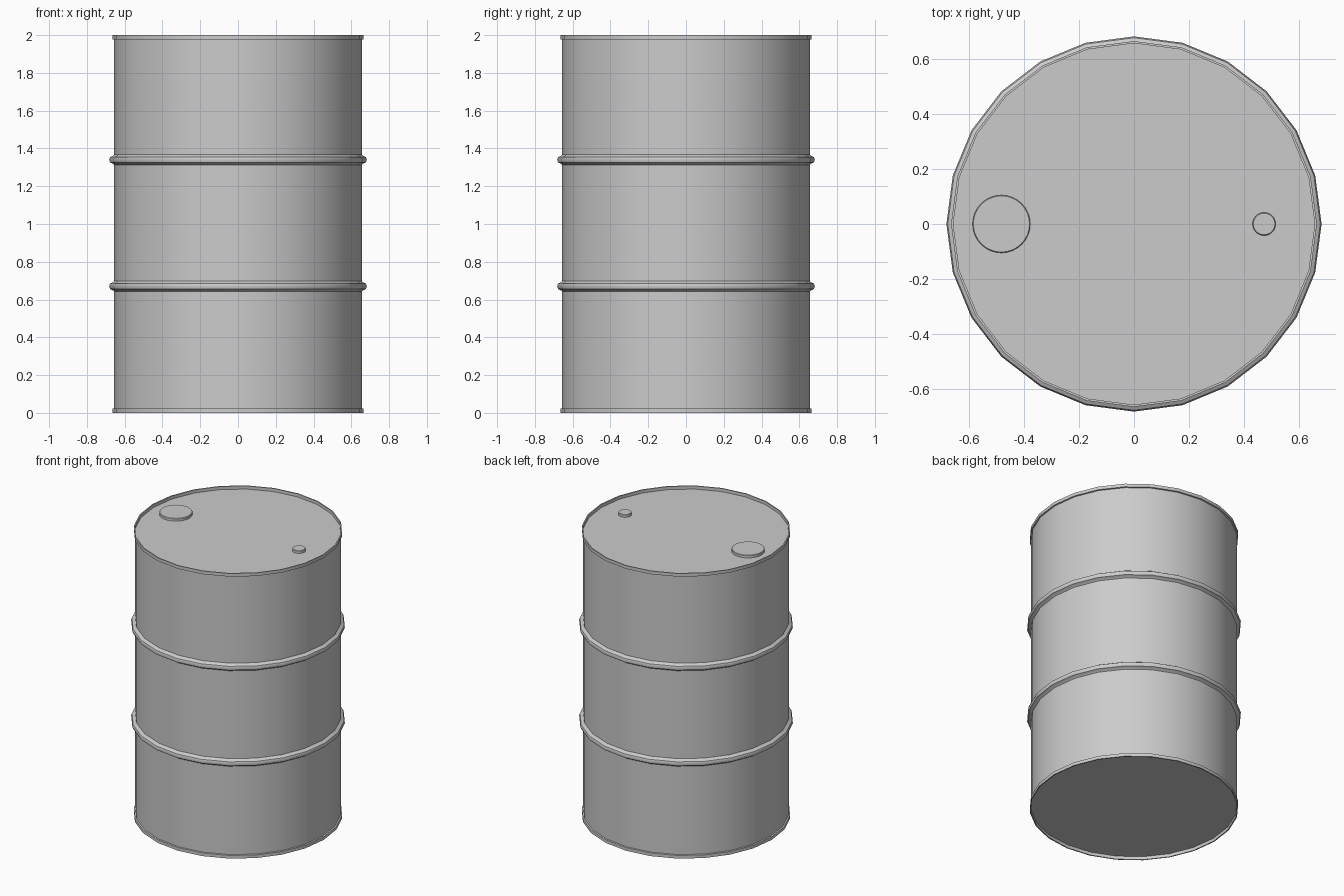
import bpy, bmesh, math

if "Cube" in bpy.data.objects:
    bpy.data.objects.remove(bpy.data.objects["Cube"])


def lathe(name, profile, sides, x=0.0):
    """Revolve an (r, z) profile around z and cap both ends."""
    bm = bmesh.new()
    rings = []
    for r, z in profile:
        rings.append([bm.verts.new((x + r * math.cos(2 * math.pi * i / sides),
                                    r * math.sin(2 * math.pi * i / sides), z))
                      for i in range(sides)])
    for a, b in zip(rings, rings[1:]):
        for i in range(sides):
            j = (i + 1) % sides
            bm.faces.new((a[i], a[j], b[j], b[i]))
    bm.faces.new(rings[0][::-1])
    bm.faces.new(rings[-1])
    mesh = bpy.data.meshes.new(name)
    bm.to_mesh(mesh)
    bm.free()
    ob = bpy.data.objects.new(name, mesh)
    bpy.context.collection.objects.link(ob)
    bpy.ops.object.select_all(action='DESELECT')
    ob.select_set(True)
    bpy.context.view_layer.objects.active = ob
    bpy.ops.object.shade_smooth_by_angle(angle=math.radians(40))
    return ob


BODY, RIM, INNER, RECESS = 0.656, 0.665, 0.657, 0.022


def rib(z):
    """Rounded rolling hoop around the body."""
    return [(BODY, z - 0.027), (0.663, z - 0.021), (0.677, z - 0.014), (0.682, z),
            (0.677, z + 0.014), (0.663, z + 0.021), (BODY, z + 0.027)]


# Drum shell: recessed base, bottom rim, two ribs, top rim, recessed lid
half_rim = [(INNER, RECESS), (INNER, 0), (RIM, 0), (RIM, 0.022), (BODY, 0.024)]
top_rim = [(r, 2 - z) for r, z in reversed(half_rim)]
lathe("drum_body", half_rim + rib(0.67) + rib(1.34) + top_rim, 24)

# Filler caps on the lid
lid = 2 - RECESS
for name, x, r in (("large_cap", -0.482, 0.105), ("small_cap", 0.473, 0.042)):
    lathe(name, [(r, lid - 0.005), (r, 1.994), (r - 0.003, 1.997)], 32, x)
